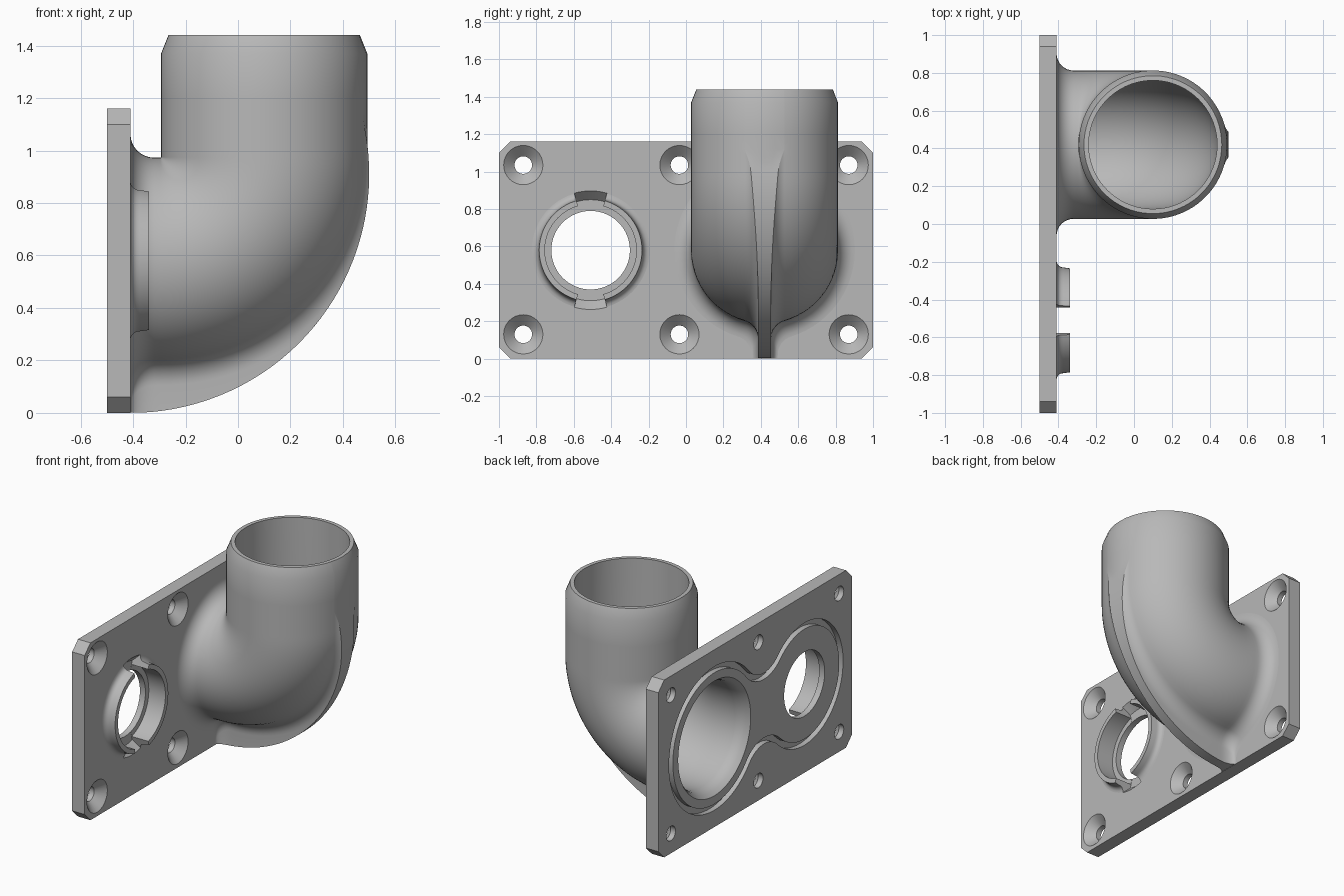
import bpy, bmesh
from math import sin, cos, pi, sqrt, atan2, acos, radians

if "Cube" in bpy.data.objects:
    bpy.data.objects.remove(bpy.data.objects["Cube"])

grey = bpy.data.materials.new("plain_grey")
grey.use_nodes = True
grey.diffuse_color = (0.48, 0.48, 0.48, 1)
grey.node_tree.nodes["Principled BSDF"].inputs["Base Color"].default_value = (0.48, 0.48, 0.48, 1)

BIG_Y, SMALL_Y, PORT_Z = 0.42, -0.51, 0.58
BACK, FRONT = -0.5, -0.41
BEND, R, BORE = 0.395, 0.393, 0.34
PIPE_X, BEND_Z, TOP = 0.10, 0.975, 1.44


def loft(name, rings, closed=False):
    """Skin a row of equal point rings; cap the ends unless closed."""
    bm = bmesh.new()
    rows = [[bm.verts.new(p) for p in ring] for ring in rings]
    n = len(rows[0])
    pairs = list(zip(rows, rows[1:])) + ([(rows[-1], rows[0])] if closed else [])
    for a, b in pairs:
        for i in range(n):
            j = (i + 1) % n
            bm.faces.new((a[i], a[j], b[j], b[i]))
    if not closed:
        bm.faces.new(rows[0])
        bm.faces.new(rows[-1])
    bmesh.ops.recalc_face_normals(bm, faces=bm.faces)
    mesh = bpy.data.meshes.new(name)
    bm.to_mesh(mesh)
    bm.free()
    obj = bpy.data.objects.new(name, mesh)
    bpy.context.collection.objects.link(obj)
    mesh.materials.append(grey)
    return obj


def turned(name, y, z, steps, n=48):
    """Solid turned about the x direction, from (x, radius) steps."""
    return loft(name, [[(x, y + r * cos(2 * pi * k / n), z + r * sin(2 * pi * k / n))
                        for k in range(n)] for x, r in steps])


def swept(name, y, z, profile, start, end, n, closed=False):
    """Closed (x, radius) profile swept around the x direction."""
    count = n if closed else n + 1
    angles = [start + (end - start) * k / n for k in range(count)]
    return loft(name, [[(x, y + r * cos(a), z + r * sin(a)) for x, r in profile]
                       for a in angles], closed)


def cut(target, cutter):
    cutter.hide_render = True
    mod = target.modifiers.new("cut", "BOOLEAN")
    mod.operation, mod.solver, mod.object = "DIFFERENCE", "EXACT", cutter
    bpy.context.view_layer.objects.active = target
    bpy.ops.object.modifier_apply(modifier=mod.name)


def discard(cutter):
    bpy.data.objects.remove(cutter)


# Path of the elbow: section centre (x, z) and outward direction (x, z)
def bend_point(t):
    u = (sin(t), -cos(t))
    return (PIPE_X - BEND + BEND * u[0], BEND_Z + BEND * u[1]), u


def flat_point(x):
    return (x, BEND_Z - BEND), (0, -1)


def upright_point(z):
    return (PIPE_X, z), (1, 0)


bend = [bend_point(radians(90) * k / 32) for k in range(33)]


# Pipe cross-section with a filleted fin along the outside of the bend
def fin_section(point, r=R, flare=0.0):
    (x, z), u = point
    r += flare
    w, f = 0.035 + 0.4 * flare, 0.1
    qx, qz = x + 0.41, z - 0.91
    b = qx * u[0] + qz * u[1]
    reach = -b + sqrt(max(0, b * b - qx * qx - qz * qz + 0.91 ** 2))
    reach = min(reach, 0.578)
    uc = sqrt((r + f) ** 2 - (w + f) ** 2)
    a0 = atan2(-(w + f), -uc)
    a1 = -pi / 2 if reach >= uc else -acos(max(-1, (reach - uc) / f))
    a1 = max(a0, a1)
    joint = atan2(w + f, uc)
    half = [(r * cos(p), r * sin(p)) for p in
            (pi + (joint - pi) * k / 32 for k in range(33))]
    for k in range(1, 9):
        a = a0 + (a1 - a0) * k / 8
        half.append((uc + f * cos(a), w + f + f * sin(a)))
    end_u, end_v = half[-1]
    for share in (0.97, 0.5):
        half.append((max(reach, end_u), end_v * share))
    ring = half + [(max(reach, end_u), 0)] + [(p, -v) for p, v in reversed(half[1:])]
    points = []
    for p, v in ring:
        k = max(1, r / sqrt(p * p + v * v))
        points.append((x + u[0] * p * k, BIG_Y + v * k, z + u[1] * p * k))
    return points


# Elbow pipe with flared foot and chamfered mouth
FOOT = 0.09
rings = [fin_section(flat_point(FRONT - 0.005), flare=FOOT)]
for k in range(9):
    a = radians(90) * k / 8
    rings.append(fin_section(flat_point(FRONT + FOOT * (1 - cos(a))),
                             flare=FOOT * (1 - sin(a))))
rings += [fin_section(p) for p in bend]
rings += [fin_section(upright_point(z)) for z in (1.0, 1.025, 1.05, 1.08, 1.12, 1.2, 1.37)]
rings.append(fin_section(upright_point(TOP), r=0.365))
elbow = loft("elbow_pipe", rings)


# Bore following the same path, widening at the back of the plate
def round_section(point, r):
    (x, z), u = point
    return [(x + u[0] * r * cos(a), BIG_Y + r * sin(a), z + u[1] * r * cos(a))
            for a in (2 * pi * k / 72 for k in range(72))]


bore_rings = [round_section(flat_point(x), r) for x, r in
              ((-0.53, 0.378), (-0.5, 0.375), (-0.475, 0.356), (-0.45, 0.345), (-0.42, BORE))]
bore_rings += [round_section(p, BORE) for p in bend]
bore_rings.append(round_section(upright_point(TOP + 0.05), BORE))
bore = loft("bore_cutter", bore_rings)

# Flange plate with clipped corners
H, C = 1.16, 0.06
outline = [(1 - C, 0), (1, C), (1, H - C), (1 - C, H)]
outline += [(-y, z) for y, z in reversed(outline)]
plate = loft("flange_plate", [[(x, y, z) for y, z in outline] for x in (BACK, FRONT)])

cut(elbow, bore)
cut(plate, bore)
discard(bore)

# Countersunk screw holes
for y in (-0.87, -0.035, 0.87):
    for z in (0.13, 1.035):
        hole = turned("screw_cutter", y, z, [(-0.55, 0.047), (-0.465, 0.047),
                                             (FRONT, 0.105), (-0.39, 0.126)], 32)
        cut(plate, hole)
        discard(hole)

# Stepped small port
port = turned("port_cutter", SMALL_Y, PORT_Z,
              [(-0.55, 0.21), (-0.46, 0.21), (-0.46, 0.245), (-0.3, 0.245)], 64)
cut(plate, port)
discard(port)

# Raised collar with a curved foot around the small port
foot = [(FRONT + 0.035 * (1 - cos(a)), 0.28 + 0.035 * (1 - sin(a)))
        for a in (radians(90) * k / 5 for k in range(6))]
profile = [(FRONT - 0.003, 0.245), (FRONT - 0.003, 0.315)] + foot + [(-0.34, 0.275), (-0.34, 0.245)]
collar = swept("port_collar", SMALL_Y, PORT_Z, profile, 0, 2 * pi, 64, True)

# Notches at the top and bottom of the collar
notch_profile = [(-0.461, 0.1), (-0.461, 0.27), (FRONT, 0.317), (-0.3, 0.36), (-0.3, 0.1)]
for middle in (90, 270):
    notch = swept("notch_cutter", SMALL_Y, PORT_Z, notch_profile,
                  radians(middle - 16), radians(middle + 16), 8)
    cut(collar, notch)
    cut(plate, notch)
    discard(notch)


# Seal groove on the back: two circles joined by tangent hollow arcs
def groove_line(inset):
    big, small, hollow = 0.47, 0.40, 0.20
    gap = BIG_Y - SMALL_Y
    along = (gap ** 2 + (big + hollow) ** 2 - (small + hollow) ** 2) / (2 * gap)
    rise = sqrt((big + hollow) ** 2 - along ** 2)
    a = atan2(rise, -along)
    b = atan2(rise, gap - along)

    def arc(y, z, r, start, end, n):
        return [(y + r * cos(start + (end - start) * k / n),
                 z + r * sin(start + (end - start) * k / n)) for k in range(n)]
    hy = BIG_Y - along
    rb, rs, rh = big - inset, small - inset, hollow + inset
    return (arc(BIG_Y, PORT_Z, rb, -a, a, 48)
            + arc(hy, PORT_Z + rise, rh, a - pi, b - pi, 16)
            + arc(SMALL_Y, PORT_Z, rs, b, 2 * pi - b, 48)
            + arc(hy, PORT_Z - rise, rh, pi - b, pi - a, 16))


groove = loft("groove_cutter",
              [[(-0.52, *o), (-0.465, *o), (-0.465, *i), (-0.52, *i)]
               for o, i in zip(groove_line(0), groove_line(0.04))], True)
cut(plate, groove)
discard(groove)

# Smooth curved walls, keep crisp edges
for obj in (elbow, plate, collar):
    bpy.ops.object.select_all(action="DESELECT")
    obj.select_set(True)
    bpy.context.view_layer.objects.active = obj
    bpy.ops.object.shade_smooth_by_angle(angle=radians(25))
